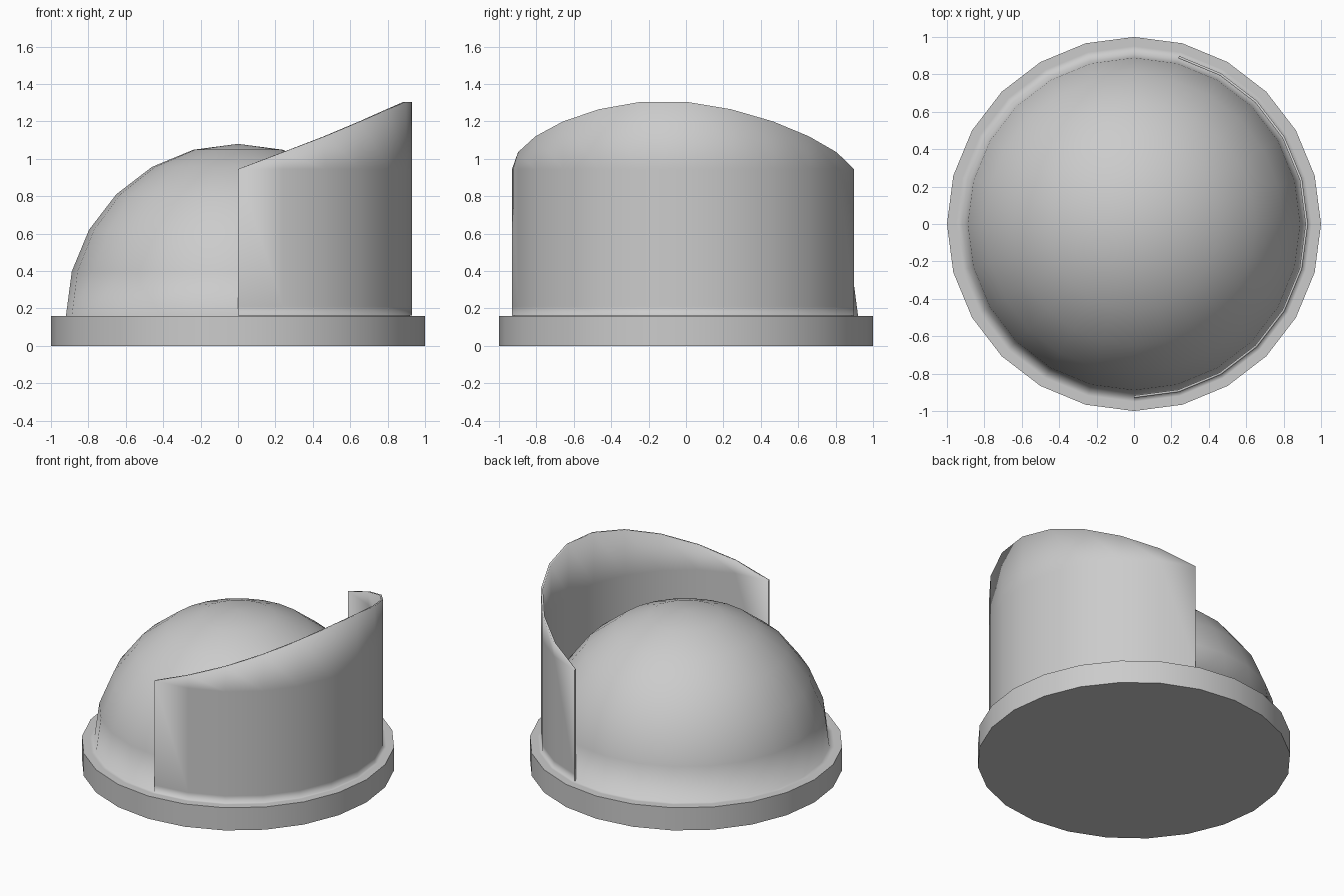
import bpy, bmesh
from math import sin, cos, radians

cube = bpy.data.objects.get("Cube")
if cube:
    bpy.data.objects.remove(cube, do_unlink=True)

grey = bpy.data.materials.new("plain grey")
grey.use_nodes = True
COLOUR = (0.6, 0.6, 0.6, 1)
grey.diffuse_color = COLOUR
grey.node_tree.nodes["Principled BSDF"].inputs["Base Color"].default_value = COLOUR

STEP = 15       # degrees per side, 24 sides
BASE_TOP = 0.16
DOME_R = 0.92


def ring_point(bm, r, z, deg):
    a = radians(deg)
    return bm.verts.new((r * cos(a), r * sin(a), z))


def bridge(bm, a, b):
    for i in range(len(a) - 1):
        bm.faces.new((a[i], b[i], b[i + 1], a[i + 1]))


def finish(bm, name, is_sharp):
    bmesh.ops.remove_doubles(bm, verts=bm.verts, dist=0.0002)
    bmesh.ops.recalc_face_normals(bm, faces=bm.faces)
    for f in bm.faces:
        f.smooth = True
    for e in bm.edges:
        e.smooth = not is_sharp(e)
    mesh = bpy.data.meshes.new(name)
    bm.to_mesh(mesh)
    bm.free()
    mesh.materials.append(grey)
    obj = bpy.data.objects.new(name, mesh)
    bpy.context.collection.objects.link(obj)


# Round base and dome, turned from one profile
profile = [(0, 0), (1, 0), (1, BASE_TOP), (0.95, BASE_TOP)]
profile += [(DOME_R * cos(radians(t)), BASE_TOP + DOME_R * sin(radians(t)))
            for t in range(0, 91, STEP)]
bm = bmesh.new()
columns = [[ring_point(bm, r, z, d) for r, z in profile] for d in range(0, 360, STEP)]
for i, col in enumerate(columns):
    bridge(bm, col, columns[(i + 1) % len(columns)])
bmesh.ops.remove_doubles(bm, verts=bm.verts, dist=0.0002)
bmesh.ops.dissolve_degenerate(bm, edges=bm.edges, dist=0.0002)
finish(bm, "base_and_dome",
       lambda e: all(v.co.xy.length > 0.99 for v in e.verts)
       and abs(e.verts[0].co.z - e.verts[1].co.z) < 0.01)

# Curved shield wall, tallest in the middle, with a small blended foot
OUTER, INNER, SHOULDER = 0.93, 0.917, 0.945
heights = [SHOULDER, 1.035, 1.12, 1.2, 1.265, 1.305]
heights += heights[::-1]
bm = bmesh.new()
columns = []
for i, top in enumerate(heights):
    section = [(INNER, 0.15), (INNER, SHOULDER), (INNER, top), (OUTER, top),
               (OUTER, SHOULDER), (OUTER, 0.21), (OUTER, 0.162), (0.95, 0.161)]
    columns.append([ring_point(bm, r, z, -90 + i * STEP) for r, z in section])
for a, b in zip(columns, columns[1:]):
    bridge(bm, a, b)
for end in (columns[0], columns[-1]):
    bm.faces.new(end[:-1])
finish(bm, "shield_wall", lambda e: any(len(f.verts) > 4 for f in e.link_faces))
